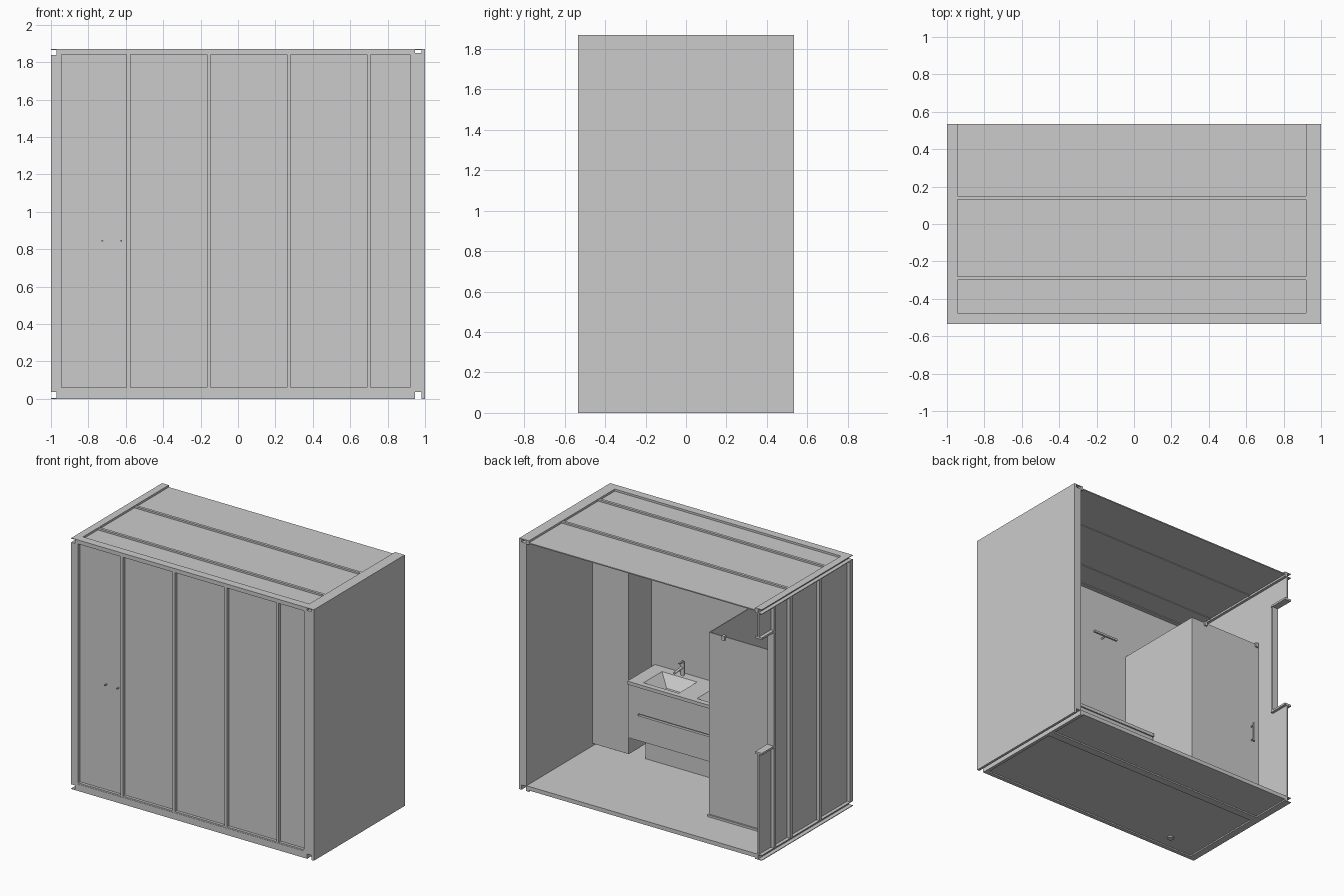
import bpy, bmesh
from mathutils import Vector

if "Cube" in bpy.data.objects:
    bpy.data.objects.remove(bpy.data.objects["Cube"])


def box(name, x0, x1, y0, y1, z0, z1):
    """Box from its limits on each axis."""
    me = bpy.data.meshes.new(name)
    bm = bmesh.new()
    bmesh.ops.create_cube(bm, size=1)
    for v in bm.verts:
        v.co = ((x0 + x1) / 2 + v.co.x * (x1 - x0),
                (y0 + y1) / 2 + v.co.y * (y1 - y0),
                (z0 + z1) / 2 + v.co.z * (z1 - z0))
    bm.to_mesh(me)
    bm.free()
    ob = bpy.data.objects.new(name, me)
    bpy.context.collection.objects.link(ob)
    return ob


def rod(name, a, b, r, n=16):
    """Round bar between two points."""
    a, b = Vector(a), Vector(b)
    bpy.ops.mesh.primitive_cylinder_add(vertices=n, radius=r, depth=(b - a).length, location=(a + b) / 2)
    ob = bpy.context.object
    ob.rotation_euler = (b - a).to_track_quat('Z', 'Y').to_euler()
    ob.name = name
    bpy.ops.object.shade_smooth_by_angle()
    return ob


F, B, H = -0.535, 0.535, 1.87   # front plane, open back plane, height
WALL = -0.505                   # inner face of front wall
T = 0.005                       # sheet metal thickness

# Front frame: posts, rails, studs and recessed wall sheet
box("front_left_post", -1, -0.945, F, WALL, 0.035, 1.838)
box("front_right_post", 0.92, 0.98, F, WALL, 0.035, 1.85)
box("front_top_rail", -0.97, 0.945, F, -0.475, 1.84, H)
box("front_bottom_rail", -0.97, 0.945, F, WALL, 0, 0.05)
box("front_bottom_track", -0.96, 0.94, F + 0.002, WALL, 0.04, 0.06)
for x in (-0.585, -0.155, 0.273, 0.70):
    box("front_stud", x - 0.01, x + 0.01, F, -0.51, 0.06, 1.84)
box("front_wall_sheet", -0.965, 0.94, -0.512, WALL, 0.04, 1.85)

# Right wall: cladding and filled lining, hollow corner channels
box("right_cladding", 0.98, 1, F, B, 0, H)
box("right_wall_lining", 0.94, 0.98, WALL, B, 0.035, 1.845)
box("right_roof_channel_top", 0.92, 0.98, F, B, H - T, H)
box("right_roof_channel_side", 0.92, 0.945, F, B, 1.84, H - T)
box("right_floor_channel_side", 0.92, 0.945, F, B, 0, 0.04)

# Left channels at roof and floor, open outward
for name, za, zb, zp in (("roof", 1.838, H, H - T), ("floor", 0, 0.035, 0)):
    box("left_%s_channel_web" % name, -0.97, -0.945, F, B, za, zb)
    box("left_%s_channel_plate" % name, -1, -0.945, F, B, zp, zp + T)
box("left_roof_channel_lower", -1, -0.945, F, B, 1.833, 1.838)
box("left_floor_channel_upper", -1, -0.945, F, B, 0.035, 0.04)

# Left wall sheet around a window that meets the open back
WY, W0, W1 = 0.38, 0.80, 1.645
box("left_wall_sheet", -0.975, -0.965, WALL, WY, 0.04, 1.835)
box("left_wall_below_window", -0.975, -0.965, WY, B, 0.04, W0)
box("left_wall_above_window", -0.975, -0.965, WY, B, W1, 1.835)
for y in (-0.155, 0.19, WY):
    box("left_stud", -1, -0.972, y - 0.013, y + 0.013, 0.04, 1.833)
box("window_jamb", -1, -0.95, WY - 0.005, WY + 0.015, W0, W1)
box("window_sill", -1.0, -0.945, WY, B, W0 - 0.015, W0)
box("window_head", -1.0, -0.945, WY, B, W1, W1 + 0.015)

# Roof: recessed sheets with cross beams
for y0, y1 in ((-0.505, -0.298), (-0.282, 0.132), (0.148, B)):
    box("roof_panel", -0.95, 0.945, y0, y1, 1.847, 1.855)
for y in (-0.29, 0.14):
    box("roof_beam", -0.945, 0.92, y - 0.01, y + 0.01, 1.842, 1.868)

# Floor: deck with a frame visible underneath
box("floor_deck", -0.97, 0.94, -0.51, B, 0.01, 0.04)
box("floor_beam", -0.945, 0.92, 0.16, 0.22, 0, 0.012)

# Service shaft in the front right corner
box("service_shaft", 0.64, 0.94, WALL, -0.24, 0.06, 1.847)

# Double vanity: plinth, drawer body, counter, basins
VX0, VX1, VY = -0.335, 0.61, -0.18
box("vanity_plinth", VX0 + 0.08, VX1 - 0.08, WALL, -0.28, 0.04, 0.22)
body = box("vanity_body", VX0, VX1, WALL, VY - 0.01, 0.21, 0.61)
counter = box("vanity_counter", VX0, VX1, WALL, VY, 0.61, 0.635)
groove = box("drawer_groove_cutter", VX0 + 0.08, VX1 - 0.08, VY - 0.03, VY + 0.01, 0.395, 0.41)
cutters = [(groove, [body])]
BASINS = (0.36, -0.08)
for cx in BASINS:
    c = box("basin_cutter", cx - 0.16, cx + 0.16, -0.45, -0.21, 0.555, 0.65)
    for v in c.data.vertices:           # taper the bowl downward
        if v.co.z < 0.6:
            v.co.x = cx + (v.co.x - cx) * 0.4
            v.co.y = -0.33 + (v.co.y + 0.33) * 0.4
    cutters.append((c, [body, counter]))
for c, targets in cutters:
    for t in targets:
        m = t.modifiers.new("cut", 'BOOLEAN')
        m.object, m.operation, m.solver = c, 'DIFFERENCE', 'EXACT'
    c.hide_render = True
    c.hide_set(True)

# Taps and wall lamps above each basin
for cx in BASINS:
    rod("tap_body", (cx, -0.475, 0.63), (cx, -0.475, 0.73), 0.014)
    rod("tap_spout", (cx, -0.475, 0.695), (cx, -0.375, 0.685), 0.009)
    box("tap_lever", cx - 0.006, cx + 0.006, -0.48, -0.43, 0.732, 0.738)
    rod("basin_drain", (cx, -0.33, 0.554), (cx, -0.33, 0.559), 0.018)
    box("lamp_bar", cx - 0.15, cx + 0.06, -0.47, -0.455, 1.475, 1.49)
    rod("lamp_arm", (cx - 0.045, WALL, 1.475), (cx - 0.045, -0.46, 1.482), 0.006)

# Shower: tray, two screens, rails and fittings
SX, SY, ST = -0.35, 0.225, 1.41
box("shower_tray", -0.965, SX, WALL, SY, 0.04, 0.048)
box("shower_side_screen", SX - 0.004, SX + 0.004, WALL, SY, 0.045, ST)
box("shower_door", -0.962, SX + 0.004, SY - 0.008, SY, 0.045, ST)
box("door_seal", -0.965, SX + 0.008, SY - 0.01, SY + 0.012, 0.04, 0.055)
for x in (-0.47, -0.94):
    box("door_clamp", x - 0.012, x + 0.012, SY - 0.015, SY + 0.012, ST - 0.025, ST + 0.008)
rod("door_handle", (-0.895, SY + 0.03, 0.59), (-0.895, SY + 0.03, 0.74), 0.007)
for z in (0.61, 0.72):
    rod("handle_mount", (-0.895, SY, z), (-0.895, SY + 0.03, z), 0.005)
for x in (-0.725, -0.625):
    rod("mixer_supply", (x, F, 0.845), (x, -0.46, 0.845), 0.005, 12)
rod("shower_mixer", (-0.755, -0.46, 0.845), (-0.595, -0.46, 0.845), 0.015)
rod("floor_drain", (-0.674, -0.40, 0.0), (-0.674, -0.40, 0.051), 0.025, 20)
